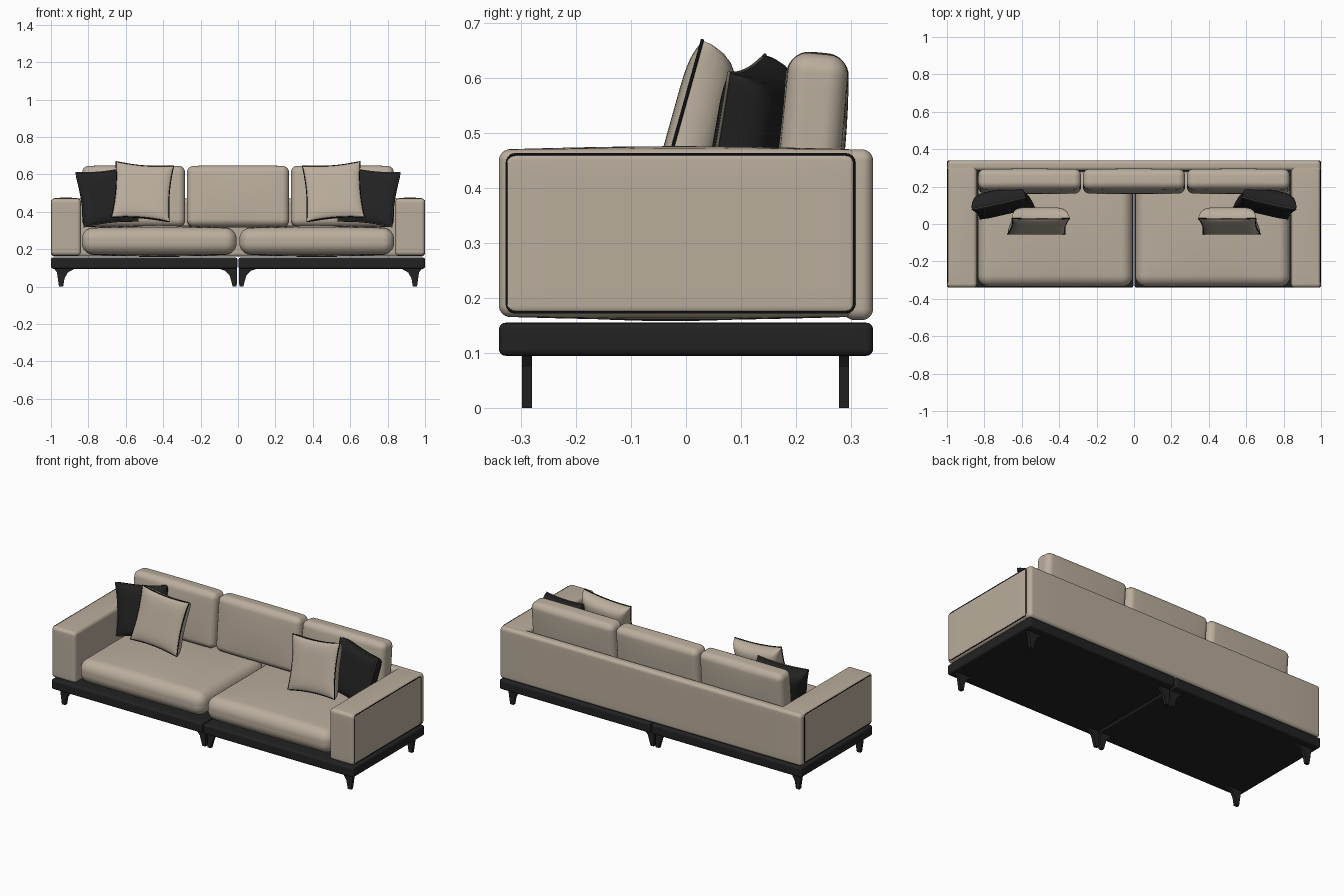
import bpy, bmesh, math
from mathutils import Matrix, Vector

cube = bpy.data.objects.get("Cube")
if cube:
    bpy.data.objects.remove(cube, do_unlink=True)


def material(name, rgb):
    m = bpy.data.materials.new(name)
    m.use_nodes = True
    m.diffuse_color = (*rgb, 1)
    bsdf = m.node_tree.nodes["Principled BSDF"]
    bsdf.inputs["Base Color"].default_value = (*rgb, 1)
    bsdf.inputs["Roughness"].default_value = 0.8
    return m


BEIGE = material("beige_fabric", (0.49, 0.42, 0.335))
BLACK = material("black_fabric", (0.016, 0.016, 0.016))
PIPING = material("black_piping", (0.005, 0.005, 0.005))
TAUPE = material("taupe_piping", (0.16, 0.14, 0.11))
MIRROR = Matrix.Scale(-1, 4, (1, 0, 0))
SIDES = (("left", Matrix.Identity(4)), ("right", MIRROR))


def finish(bm, name, mat, matrix, smooth=True):
    bm.transform(matrix)
    bmesh.ops.recalc_face_normals(bm, faces=bm.faces)
    for f in bm.faces:
        f.smooth = smooth
    mesh = bpy.data.meshes.new(name)
    bm.to_mesh(mesh)
    bm.free()
    mesh.materials.append(mat)
    obj = bpy.data.objects.new(name, mesh)
    bpy.context.collection.objects.link(obj)
    return obj


def rounded_axis(t, half, r):
    """Split a grid coordinate into a core position and a corner direction."""
    s, sign = abs(t), math.copysign(1, t)
    core = sign * (half - r) * min(s / 0.5, 1)
    return core, sign * math.tan(math.pi / 4 * max(0, s - 0.5) / 0.5)


def cushion(name, mat, centre, half, r, bulge=(0, 0, 0), lean=0, matrix=Matrix()):
    """Rounded box whose faces swell by the bulge amount on each axis."""
    bm = bmesh.new()
    bmesh.ops.create_cube(bm, size=2)
    bmesh.ops.subdivide_edges(bm, edges=bm.edges[:], cuts=15, use_grid_fill=True)
    for v in bm.verts:
        pairs = [rounded_axis(v.co[i], half[i], r) for i in range(3)]
        core = Vector([p[0] for p in pairs])
        p = core + Vector([q[1] for q in pairs]).normalized() * r
        u = [math.cos(math.pi / 2 * p[i] / half[i]) for i in range(3)]
        swell = [bulge[i] * p[i] / half[i] * u[i - 1] * u[i - 2] for i in range(3)]
        v.co = p + Vector(swell)
    place = Matrix.Translation(centre) @ Matrix.Rotation(-lean, 4, "X")
    return finish(bm, name, mat, matrix @ place)


def piping(name, mat, points, matrix, radius):
    curve = bpy.data.curves.new(name, "CURVE")
    curve.dimensions = "3D"
    curve.bevel_depth = radius
    curve.bevel_resolution = 2
    spline = curve.splines.new("POLY")
    spline.points.add(len(points) - 1)
    for sp, p in zip(spline.points, points):
        sp.co = (*(matrix @ Vector(p)), 1)
    spline.use_cyclic_u = True
    curve.materials.append(mat)
    obj = bpy.data.objects.new(name, curve)
    bpy.context.collection.objects.link(obj)


def seam_point(u, v, half):
    """Square outline with pinched corners and hollow sides."""
    return half * u * (1 - 0.08 * (1 - v * v)), half * v * (1 - 0.08 * (1 - u * u))


def pillow(name, mat, trim, half, depth, matrix):
    bm = bmesh.new()
    n = 20
    for front in (True, False):
        grid = []
        for i in range(n + 1):
            row = []
            for j in range(n + 1):
                u, v = (math.sin(math.pi * (k / n - 0.5)) for k in (i, j))
                x, z = seam_point(u, v, half)
                fall = max(0, (1 - u ** 6) * (1 - v ** 6))
                y = -0.018 * fall ** 0.7 if front else depth * fall ** 0.35
                row.append(bm.verts.new((x, y, z)))
            grid.append(row)
        for i in range(n):
            for j in range(n):
                bm.faces.new((grid[i][j], grid[i + 1][j],
                              grid[i + 1][j + 1], grid[i][j + 1]))
    bmesh.ops.remove_doubles(bm, verts=bm.verts, dist=0.0002)
    finish(bm, name, mat, matrix)
    # Piping follows the front seam
    steps = [k / 5 - 1 for k in range(10)]
    square = ([(t, -1) for t in steps] + [(1, t) for t in steps]
              + [(-t, 1) for t in steps] + [(-1, -t) for t in steps])
    loop = []
    for u, v in square:
        x, z = seam_point(u, v, half)
        loop.append((x, 0, z))
    piping(name + "_piping", trim, loop, matrix, 0.003)


def leg(name, profile, y, matrix):
    """Curved bracket plate extruded front to back."""
    bm = bmesh.new()
    face = bm.faces.new([bm.verts.new((x, y - 0.009, z)) for x, z in profile])
    out = bmesh.ops.extrude_face_region(bm, geom=[face])
    moved = [g for g in out["geom"] if isinstance(g, bmesh.types.BMVert)]
    bmesh.ops.translate(bm, verts=moved, vec=(0, 0.018, 0))
    finish(bm, name, BLACK, matrix, smooth=False)


OUTER_LEG = [(0.985, 0.1), (0.968, 0.075), (0.957, 0), (0.935, 0),
             (0.927, 0.045), (0.91, 0.075), (0.865, 0.1)]
CENTRE_LEG = [(0.115, 0.1), (0.07, 0.085), (0.045, 0.06), (0.028, 0),
              (0.007, 0), (0.004, 0.1)]


def pose(x, y, z, yaw, lean, roll):
    return (Matrix.Translation((x, y, z)) @ Matrix.Rotation(yaw, 4, "Z")
            @ Matrix.Rotation(-lean, 4, "X") @ Matrix.Rotation(roll, 4, "Y"))


# Outline of the arm trim, with rounded corners
arm_trim = []
for cy, cz, start in ((0.29, 0.445, 0), (-0.31, 0.445, 90),
                      (-0.31, 0.19, 180), (0.29, 0.19, 270)):
    for step in range(5):
        a = math.radians(start + step * 22.5)
        arm_trim.append((0.9975, cy + 0.016 * math.cos(a), cz + 0.016 * math.sin(a)))

for side, m in SIDES:
    # Base platform and legs
    cushion(side + "_base", BLACK, (0.5015, 0, 0.125), (0.4985, 0.34, 0.03), 0.012,
            matrix=m)
    for end, y in (("front", -0.289), ("back", 0.287)):
        leg(f"{side}_{end}_outer_leg", OUTER_LEG, y, m)
        leg(f"{side}_{end}_centre_leg", CENTRE_LEG, y, m)
    # Arm with trim on its outer face
    cushion(side + "_arm", BEIGE, (0.92, -0.0125, 0.318), (0.08, 0.3275, 0.152), 0.02,
            (0, 0, 0.006), matrix=m)
    piping(side + "_arm_piping", PIPING, arm_trim, m, 0.0025)
    # Seat and outer back cushions
    cushion(side + "_seat_cushion", BEIGE, (0.421, -0.0275, 0.243),
            (0.414, 0.3075, 0.07), 0.06, (0, 0, 0.015), matrix=m)
    cushion(side + "_back_cushion", BEIGE, (0.558, 0.228, 0.482),
            (0.275, 0.054, 0.162), 0.035, (0, 0.008, 0.003), 0.09, m)
    # Scatter pillows, posed on the right and mirrored to the left
    flip = m @ MIRROR
    pillow(side + "_light_pillow", BEIGE, PIPING, 0.155, 0.08,
           flip @ pose(-0.51, -0.012, 0.508, 0.02, 0.27, 0.08))
    pillow(side + "_dark_pillow", BLACK, TAUPE, 0.15, 0.09,
           flip @ pose(-0.7, 0.085, 0.48, 0.2, 0.2, -0.11))

# Centre back cushion and back panel
cushion("centre_back_cushion", BEIGE, (0, 0.228, 0.482), (0.273, 0.054, 0.162), 0.035,
        (0, 0.008, 0.003), 0.09)
cushion("back_panel", BEIGE, (0, 0.313, 0.315), (0.998, 0.027, 0.155), 0.02)
